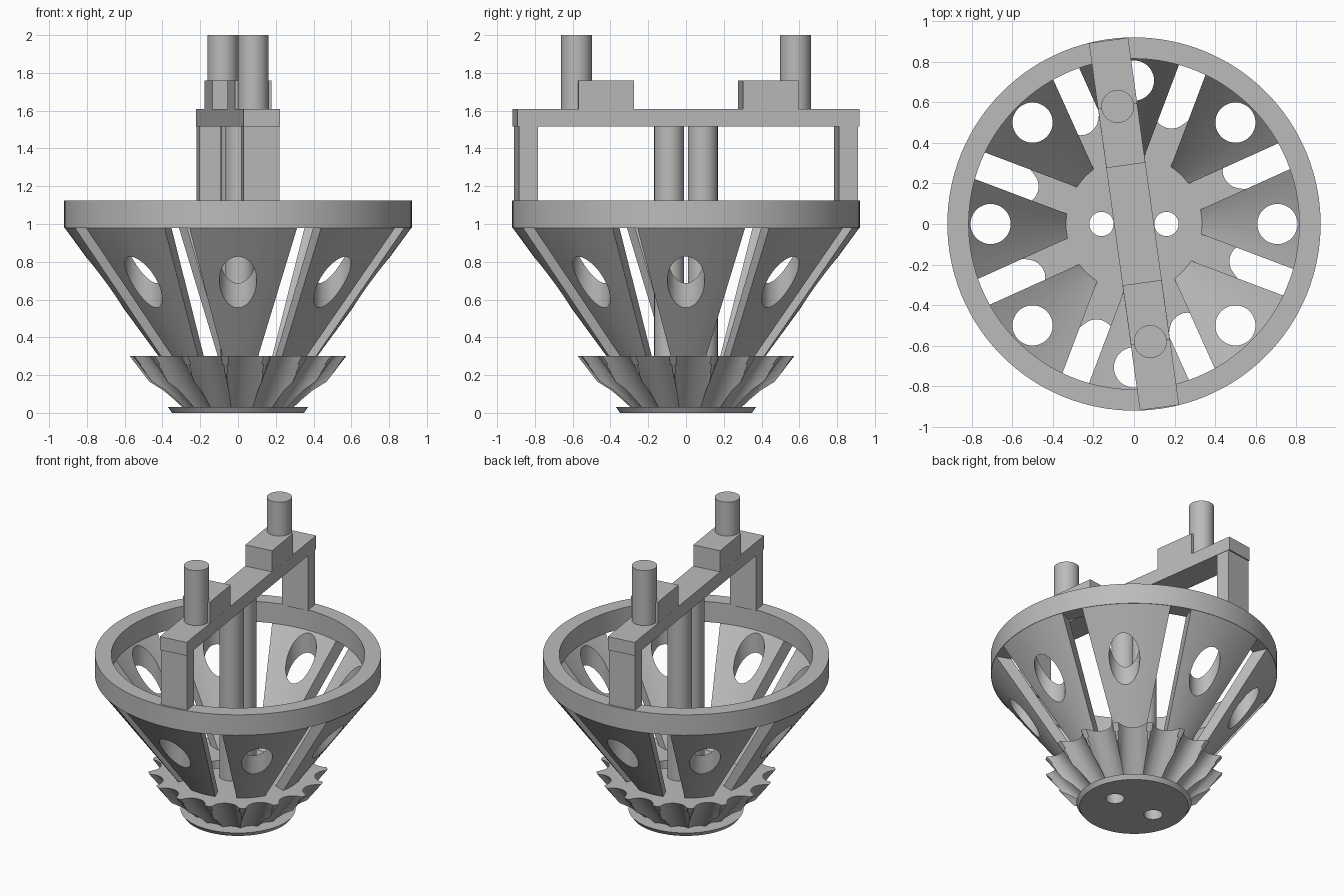
import bpy, bmesh
from math import sin, cos, asin, sqrt, pi, tau, radians
from mathutils import Matrix, Vector

cube = bpy.data.objects.get("Cube")
if cube:
    bpy.data.objects.remove(cube, do_unlink=True)

grey = bpy.data.materials.new("plain grey")
grey.use_nodes = True
COLOUR = (0.5, 0.5, 0.5, 1)
grey.diffuse_color = COLOUR
grey.node_tree.nodes["Principled BSDF"].inputs["Base Color"].default_value = COLOUR

BAR_TURN = radians(7.9)      # the bridge is turned slightly about z
SLOT_TURN = radians(1.8)     # offset of the slotted panels
FLUTE_TURN = radians(4.2)    # offset of the fluted foot


def finish(name, bm):
    bmesh.ops.recalc_face_normals(bm, faces=bm.faces)
    mesh = bpy.data.meshes.new(name)
    bm.to_mesh(mesh)
    bm.free()
    ob = bpy.data.objects.new(name, mesh)
    bpy.context.collection.objects.link(ob)
    mesh.materials.append(grey)
    return ob


def smooth(ob):
    bpy.ops.object.select_all(action='DESELECT')
    ob.select_set(True)
    bpy.context.view_layer.objects.active = ob
    bpy.ops.object.shade_smooth_by_angle(angle=radians(30))


def loft(name, loops, wrap=False):
    """Skin closed loops; wrap joins last to first, otherwise the ends are capped."""
    bm = bmesh.new()
    rows = [[bm.verts.new(p) for p in loop] for loop in loops]
    n = len(rows[0])
    pairs = list(zip(rows, rows[1:])) + ([(rows[-1], rows[0])] if wrap else [])
    for a, b in pairs:
        for i in range(n):
            j = (i + 1) % n
            bm.faces.new((a[i], a[j], b[j], b[i]))
    if not wrap:
        bm.faces.new(rows[0])
        bm.faces.new(rows[-1])
    return finish(name, bm)


def circle(r, z, n=128):
    return [(r * cos(tau * i / n), r * sin(tau * i / n), z) for i in range(n)]


def cylinders(name, spots, r, z0, z1, n=48):
    bm = bmesh.new()
    for x, y in spots:
        bmesh.ops.create_cone(bm, cap_ends=True, segments=n, radius1=r, radius2=r,
                              depth=z1 - z0,
                              matrix=Matrix.Translation((x, y, (z0 + z1) / 2)))
    return finish(name, bm)


def along_bar(s):
    return (-s * sin(BAR_TURN), s * cos(BAR_TURN))


def bar_box(name, s0, s1, width, z0, z1):
    bm = bmesh.new()
    bmesh.ops.create_cube(bm, size=1)
    bmesh.ops.scale(bm, vec=Vector((width, s1 - s0, z1 - z0)), verts=bm.verts)
    bmesh.ops.translate(bm, vec=Vector((0, (s0 + s1) / 2, (z0 + z1) / 2)), verts=bm.verts)
    bmesh.ops.rotate(bm, cent=(0, 0, 0), matrix=Matrix.Rotation(BAR_TURN, 3, 'Z'),
                     verts=bm.verts)
    return finish(name, bm)


def cut(ob, cutter):
    mod = ob.modifiers.new("holes", 'BOOLEAN')
    mod.operation = 'DIFFERENCE'
    mod.solver = 'EXACT'
    mod.object = cutter
    bpy.context.view_layer.objects.active = ob
    bpy.ops.object.modifier_apply(modifier=mod.name)


# Upper ring
smooth(loft("upper_ring", [circle(0.92, 0.98), circle(0.92, 1.125),
                           circle(0.815, 1.125), circle(0.815, 0.98)], wrap=True))

# Fluted foot: a cone scooped by sixteen slanted round flutes
FLUTES, STEPS = 16, 16


def flute_loop(t):
    rim, centre, scoop = 0.37 + 0.205 * t, 0.36 + 0.23 * t, 0.09
    loop = []
    for k in range(FLUTES):
        for i in range(STEPS):
            d = -cos(pi * i / STEPS) * pi / FLUTES
            r = rim
            if abs(centre * sin(d)) < scoop:
                r = min(r, centre * cos(d) - sqrt(scoop ** 2 - (centre * sin(d)) ** 2))
            a = FLUTE_TURN + k * tau / FLUTES + d
            loop.append((r * cos(a), r * sin(a), 0.03 + 0.27 * t))
    return loop


foot = loft("fluted_foot", [flute_loop(i / 6) for i in range(7)])
disc = loft("base_disc", [circle(0.35, 0), circle(0.37, 0.03)])
drill = cylinders("drain_cutter", [(-0.16, 0), (0.16, 0)], 0.06, -0.1, 0.5)
for ob in (foot, disc):
    cut(ob, drill)
    smooth(ob)
bpy.data.objects.remove(drill, do_unlink=True)

# Eight conical panels separated by parallel-sided slots, each with a round hole
HALF_SLOT = 0.07
CORNERS = [(0.328, 0.29), (0.413, 0.29), (0.918, 0.98), (0.815, 0.98)]
holes = [(0.707 * cos(k * pi / 4), 0.707 * sin(k * pi / 4)) for k in range(8)]
for k in range(8):
    sections = []
    for i in range(13):
        f = i / 6 - 1
        section = []
        for r, z in CORNERS:
            a = SLOT_TURN + k * pi / 4 + f * (pi / 8 - asin(HALF_SLOT / r))
            section.append((r * cos(a), r * sin(a), z))
        sections.append(section)
    panel = loft("side_panel_%d" % (k + 1), sections)
    punch = cylinders("hole_cutter", [holes[k]], 0.099, 0.1, 1.3)
    cut(panel, punch)
    bpy.data.objects.remove(punch, do_unlink=True)
    smooth(panel)

# Bridge over the ring
bar_box("bridge_bar", -0.914, 0.914, 0.195, 1.515, 1.61)
for side, label in ((-1, "front"), (1, "back")):
    def span(a, b):
        return sorted((side * a, side * b))
    bar_box(label + "_post", *span(0.805, 0.905), 0.19, 1.12, 1.52)
    bar_box(label + "_block", *span(0.292, 0.588), 0.194, 1.605, 1.76)
    smooth(cylinders(label + "_peg", [along_bar(side * 0.585)], 0.081, 1.605, 2.0))
    smooth(cylinders(label + "_centre_rod", [along_bar(side * 0.09)], 0.079, 0.29, 1.52))
